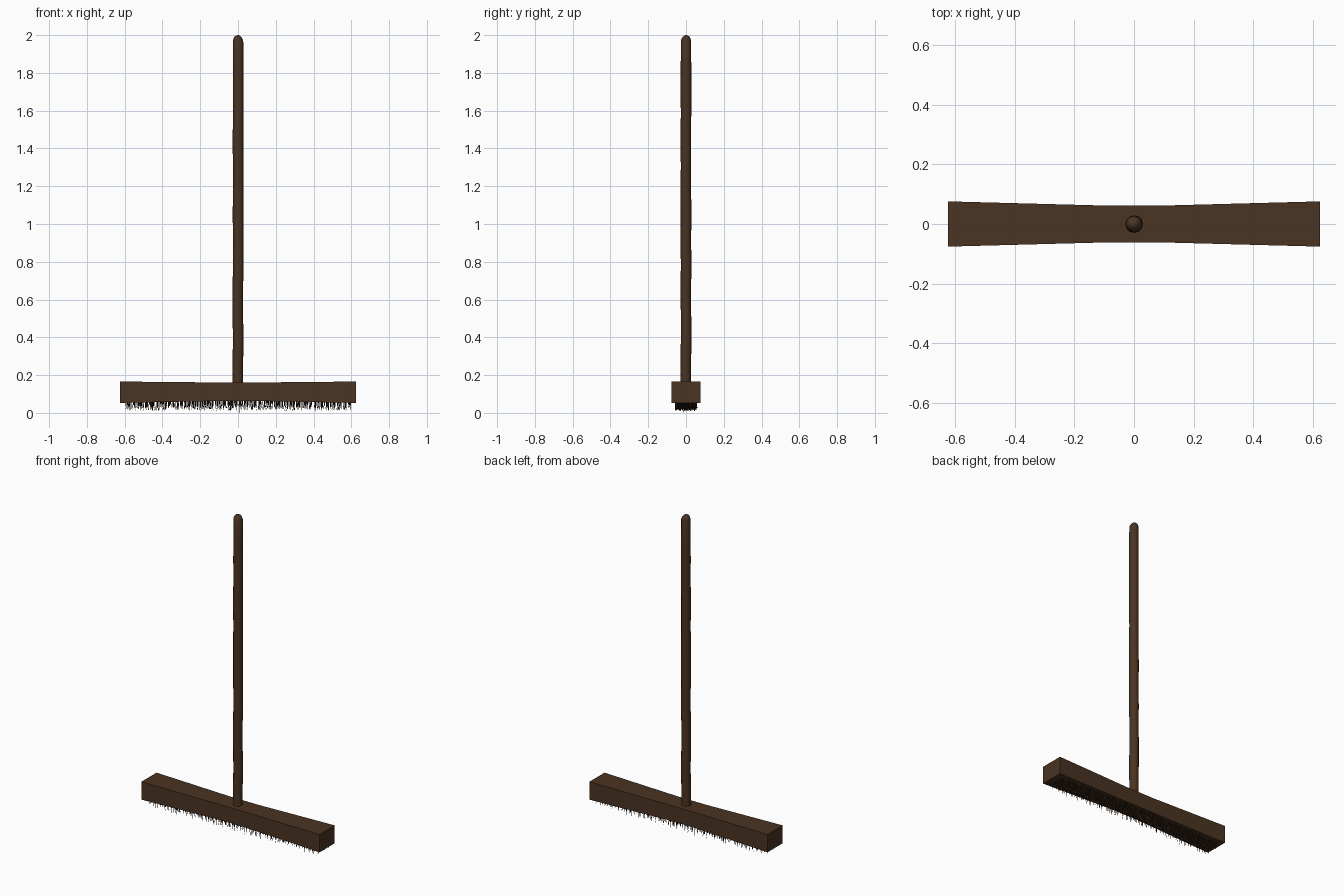
import bpy, bmesh, math, random
from mathutils import Vector

if "Cube" in bpy.data.objects:
    bpy.data.objects.remove(bpy.data.objects["Cube"])
random.seed(4)


def material(name, rgb):
    m = bpy.data.materials.new(name)
    m.diffuse_color = (*rgb, 1)
    m.use_nodes = True
    m.node_tree.nodes["Principled BSDF"].inputs["Base Color"].default_value = m.diffuse_color
    return m


wood = material("dark brown wood", (0.068, 0.034, 0.016))
fibre = material("dark bristle fibre", (0.028, 0.014, 0.008))


def loft(bm, rings):
    """Skin a list of point rings and cap both ends."""
    vs = [[bm.verts.new(p) for p in r] for r in rings]
    n = len(vs[0])
    for a, b in zip(vs, vs[1:]):
        for i in range(n):
            j = (i + 1) % n
            bm.faces.new((a[i], a[j], b[j], b[i]))
    bm.faces.new(vs[0][::-1])
    bm.faces.new(vs[-1])


def finish(bm, name, mat, angle=None):
    bmesh.ops.recalc_face_normals(bm, faces=bm.faces)
    me = bpy.data.meshes.new(name)
    bm.to_mesh(me)
    bm.free()
    ob = bpy.data.objects.new(name, me)
    bpy.context.collection.objects.link(ob)
    me.materials.append(mat)
    if angle:
        bpy.context.view_layer.objects.active = ob
        ob.select_set(True)
        bpy.ops.object.shade_smooth_by_angle(angle=math.radians(angle))
        ob.select_set(False)
    return ob


def waist(x):
    """0 in the middle of the head, 1 at its ends."""
    return max(0, (abs(x) - 0.1) / 0.525)


def underside(x):
    return 0.063 - 0.01 * waist(x)


# Broom head: long block, slightly waisted in the middle
bm = bmesh.new()
rings = []
for x in (-0.625, -0.42, -0.21, -0.1, 0.1, 0.21, 0.42, 0.625):
    w = 0.062 + 0.014 * waist(x)
    z0, z1 = underside(x), 0.161 + 0.005 * waist(x)
    rings.append([(x, -w, z0), (x, w, z0), (x, w, z1), (x, -w, z1)])
loft(bm, rings)
finish(bm, "broom_head", wood, 30)

# Handle: slightly uneven pole with a rounded top
bm = bmesh.new()
profile = [(0.12 + 1.85 * i / 14, 0.028) for i in range(15)]
profile += [(1.985, 0.023), (1.995, 0.014), (2.0, 0.005)]
rings = []
for k, (z, r) in enumerate(profile):
    cx = random.uniform(-0.0015, 0.0015)
    cy = random.uniform(-0.0015, 0.0015)
    r *= random.uniform(0.97, 1.03)
    rings.append([(cx + r * math.cos(i * math.tau / 12),
                   cy + r * math.sin(i * math.tau / 12), z) for i in range(12)])
loft(bm, rings)
finish(bm, "handle", wood, 50)

# Bristles: thin, slightly bent tapering strands below the head
bm = bmesh.new()
for row in range(8):
    for col in range(58):
        x = -0.6 + 1.2 * (col + 0.5) / 58 + random.uniform(-0.009, 0.009)
        y = -0.05 + 0.1 * row / 7 + random.uniform(-0.006, 0.006)
        top = underside(x) + 0.004
        tip = 0.0 if (row, col) == (3, 29) else random.uniform(0.01, 0.032)
        bend = Vector((random.uniform(-0.006, 0.006), random.uniform(-0.006, 0.006), 0))
        rings = []
        for t, r in ((0, 0.0022), (0.5, 0.0018), (1, 0.0007)):
            c = Vector((x, y, top + (tip - top) * t)) + bend * t * t
            rings.append([c + Vector((r * math.cos(a), r * math.sin(a), 0))
                          for a in (0, math.tau / 3, 2 * math.tau / 3)])
        loft(bm, rings)
finish(bm, "bristles", fibre)
